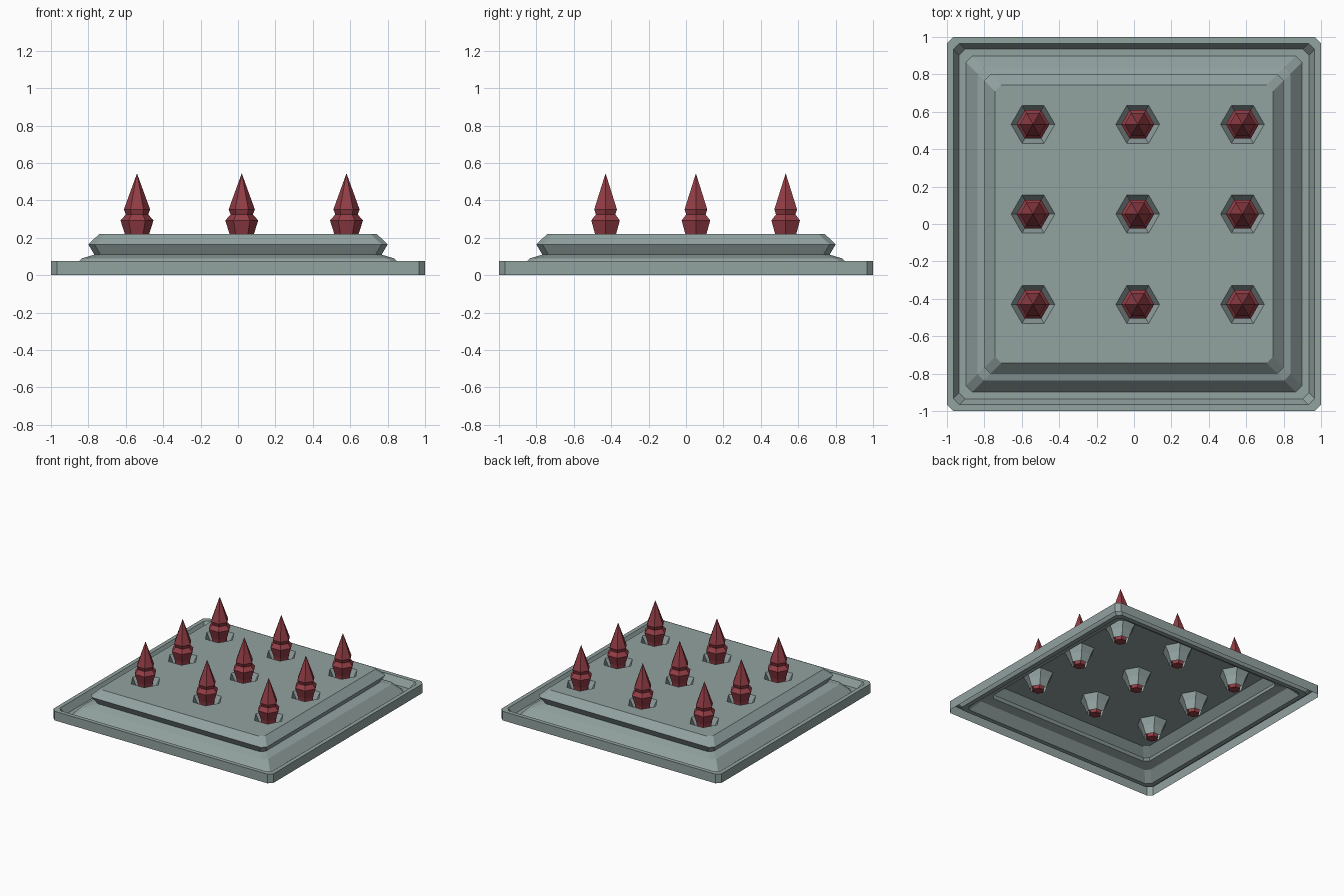
import bpy, bmesh, math
from mathutils import Vector

if "Cube" in bpy.data.objects:
    bpy.data.objects.remove(bpy.data.objects["Cube"])


def material(name, col):
    m = bpy.data.materials.new(name)
    m.diffuse_color = (*col, 1)
    m.use_nodes = True
    m.node_tree.nodes["Principled BSDF"].inputs["Base Color"].default_value = m.diffuse_color
    return m


stone = material("grey green stone", (0.285, 0.36, 0.352))
red = material("dark red metal", (0.29, 0.047, 0.06))

XS = (-0.54, 0.02, 0.58)
YS = (-0.43, 0.053, 0.533)


def finish(bm, name, mat):
    me = bpy.data.meshes.new(name)
    bm.to_mesh(me)
    bm.free()
    me.materials.append(mat)
    ob = bpy.data.objects.new(name, me)
    bpy.context.collection.objects.link(ob)
    return ob


def bridge(bm, a, b):
    n = len(a)
    for i in range(n):
        bm.faces.new((a[i], a[(i + 1) % n], b[(i + 1) % n], b[i]))


def loop_edges(bm, ring):
    n = len(ring)
    return [bm.edges.get((ring[i], ring[(i + 1) % n])) for i in range(n)]


def square_ring(bm, r, z, c=0.033):
    # square outline with chamfered corners
    k = r - c
    pts = [(r, -k), (r, k), (k, r), (-k, r), (-r, k), (-r, -k), (-k, -r), (k, -r)]
    return [bm.verts.new((x, y, z)) for x, y in pts]


def hex_ring(bm, cx, cy, r, z):
    return [bm.verts.new((cx + r * math.cos(i * math.pi / 3),
                          cy + r * math.sin(i * math.pi / 3), z)) for i in range(6)]


# Trap plate: stepped thin shell, open underneath, with a raised pierced platform
bm = bmesh.new()
plate_profile = [(1.0, 0), (1.0, 0.075), (0.966, 0.075), (0.935, 0.02), (0.898, 0.02),
                 (0.836, 0.09), (0.768, 0.11), (0.80, 0.165), (0.743, 0.22)]
rings = [square_ring(bm, r, z) for r, z in plate_profile]
for a, b in zip(rings, rings[1:]):
    bridge(bm, a, b)

# Hexagonal sockets hanging below the platform
socket_profile = [(0.117, 0.22), (0.088, 0.165), (0.066, 0.10)]
fill = loop_edges(bm, rings[-1])
for cx in XS:
    for cy in YS:
        s = [hex_ring(bm, cx, cy, r, z) for r, z in socket_profile]
        for a, b in zip(s, s[1:]):
            bridge(bm, b, a)
        fill += loop_edges(bm, s[0])

# Platform top, filled around the socket holes
bmesh.ops.triangle_fill(bm, edges=fill, use_beauty=True, normal=Vector((0, 0, 1)))
bmesh.ops.recalc_face_normals(bm, faces=bm.faces[:])
bm.normal_update()
up = sum(f.normal.z * f.calc_area() for f in bm.faces)
if up < 0:
    bmesh.ops.reverse_faces(bm, faces=bm.faces[:])
finish(bm, "trap_plate", stone)

# Spikes: six-sided turned profile with a pointed tip
spike_profile = [(0.045, 0.085), (0.065, 0.22), (0.088, 0.293), (0.06, 0.325), (0.07, 0.352)]
bm = bmesh.new()
rings = [hex_ring(bm, 0, 0, r, z) for r, z in spike_profile]
bm.faces.new(rings[0][::-1])
for a, b in zip(rings, rings[1:]):
    bridge(bm, a, b)
tip = bm.verts.new((0, 0, 0.545))
for i in range(6):
    bm.faces.new((rings[-1][i], rings[-1][(i + 1) % 6], tip))
bmesh.ops.recalc_face_normals(bm, faces=bm.faces[:])
first = finish(bm, "spike", red)

for n, (cx, cy) in enumerate((x, y) for x in XS for y in YS):
    ob = first if n == 0 else bpy.data.objects.new("spike", first.data)
    if n:
        bpy.context.collection.objects.link(ob)
    ob.location = (cx, cy, 0)
